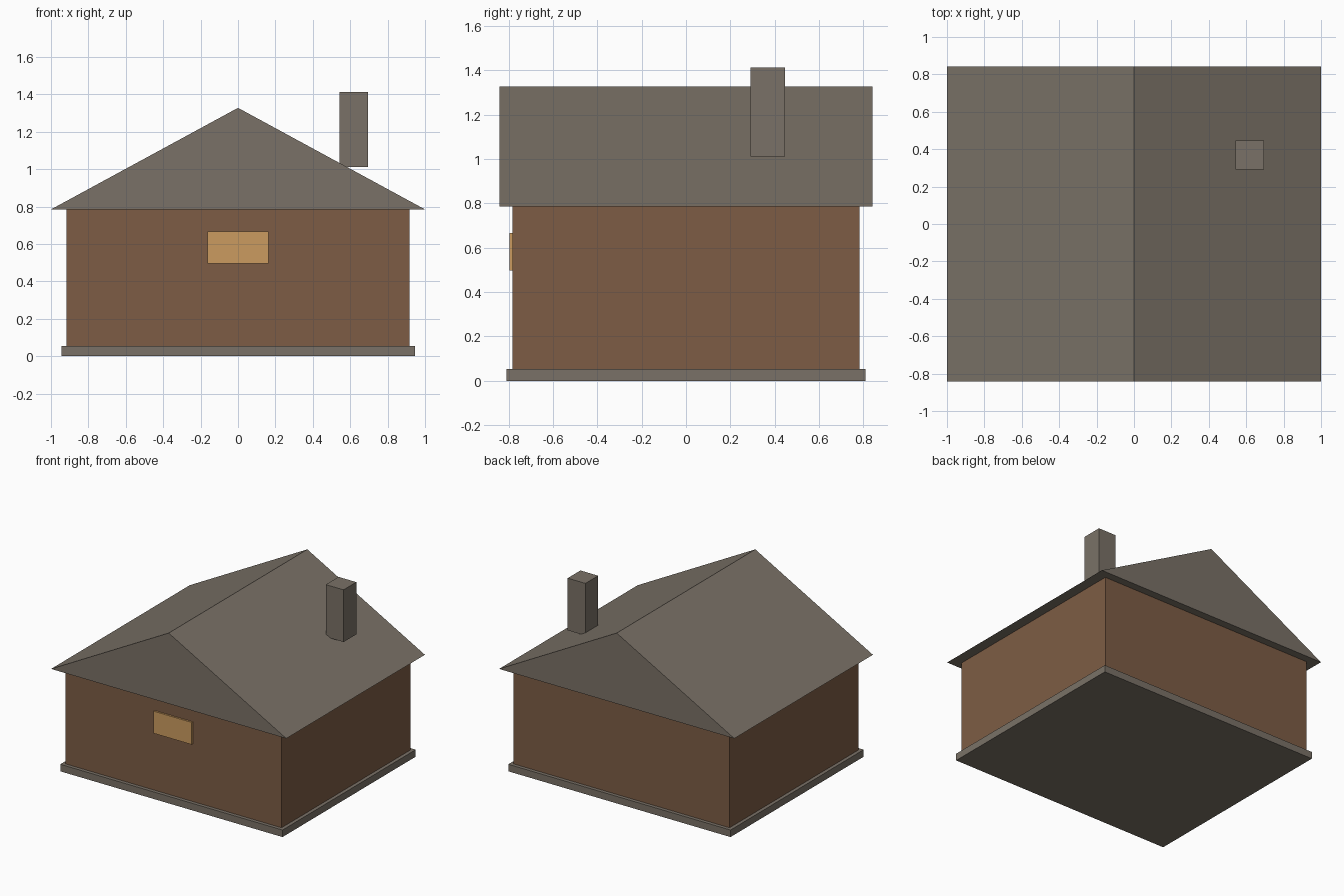
import bpy

cube = bpy.data.objects.get("Cube")
if cube:
    bpy.data.objects.remove(cube, do_unlink=True)


def material(name, color):
    mat = bpy.data.materials.new(name)
    mat.use_nodes = True
    rgba = (*color, 1.0)
    mat.diffuse_color = rgba
    bsdf = next(n for n in mat.node_tree.nodes if n.type == 'BSDF_PRINCIPLED')
    bsdf.inputs["Base Color"].default_value = rgba
    return mat


stone = material("grey stone", (0.195, 0.167, 0.135))
timber = material("brown wall", (0.205, 0.108, 0.059))
glow = material("amber window", (0.60, 0.33, 0.115))


def prism(name, profile, y0, y1, mat):
    """Extrude an x-z profile (counter-clockwise from the front) along y."""
    n = len(profile)
    verts = [(x, y, z) for y in (y0, y1) for x, z in profile]
    faces = [tuple(range(n)), tuple(reversed(range(n, 2 * n)))]
    for i in range(n):
        j = (i + 1) % n
        faces.append((j, i, i + n, j + n))
    mesh = bpy.data.meshes.new(name)
    mesh.from_pydata(verts, [], faces)
    mesh.materials.append(mat)
    mesh.update()
    obj = bpy.data.objects.new(name, mesh)
    bpy.context.collection.objects.link(obj)
    return obj


def box(name, xs, ys, zs, mat):
    (x0, x1), (z0, z1) = xs, zs
    return prism(name, [(x0, z0), (x1, z0), (x1, z1), (x0, z1)], *ys, mat)


EAVE, RIDGE, SLAB = 0.785, 1.328, 0.054

# Foundation and walls
box("foundation", (-0.945, 0.945), (-0.809, 0.809), (0, SLAB), stone)
box("walls", (-0.918, 0.918), (-0.782, 0.782), (SLAB, EAVE), timber)

# Solid gable roof with its ridge running front to back
prism("roof", [(-1, EAVE), (1, EAVE), (0, RIDGE)], -0.842, 0.842, stone)

# Chimney standing on the slope
box("chimney", (0.543, 0.694), (0.291, 0.446), (1.012, 1.413), stone)

# Raised front window
box("front_window", (-0.163, 0.163), (-0.796, -0.782), (0.497, 0.667), glow)
